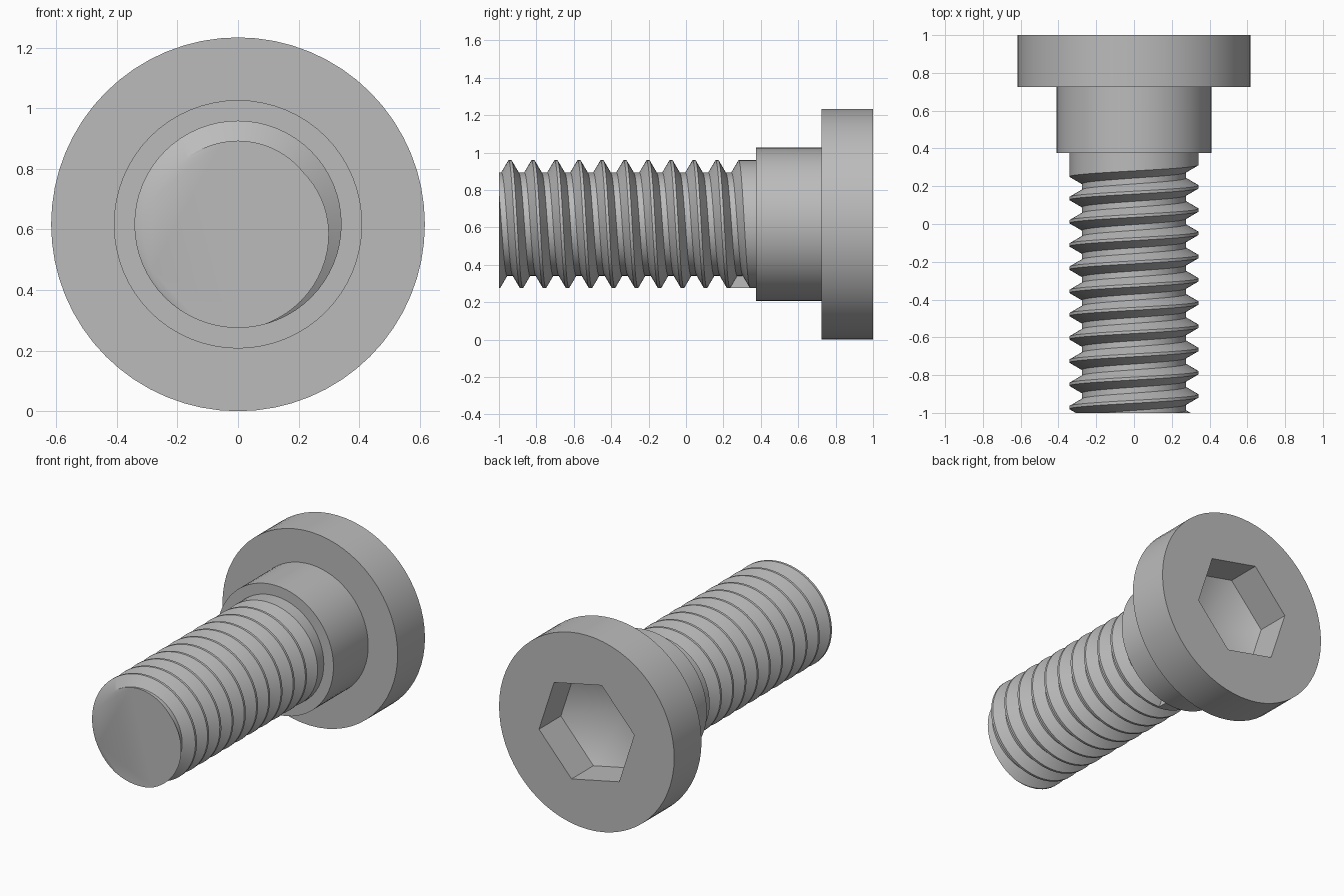
import bpy
import bmesh
from math import pi, sin, cos, radians

if "Cube" in bpy.data.objects:
    bpy.data.objects.remove(bpy.data.objects["Cube"], do_unlink=True)

# One steel grey for the whole bolt
steel = bpy.data.materials.new("steel_grey")
steel.use_nodes = True
GREY = (0.5, 0.5, 0.5, 1)
steel.diffuse_color = GREY
steel.node_tree.nodes["Principled BSDF"].inputs["Base Color"].default_value = GREY

SEG = 64
HEAD_R, SHOULDER_R, MAJOR_R, MINOR_R = 0.617, 0.41, 0.342, 0.276
PITCH = 0.123
TIP_Y, SHANK_Y, SHOULDER_Y, HEAD_Y, BACK_Y = -1, 0.375, 0.725, 1, 1


def point(bm, radius, angle, y):
    """Vertex around the bolt axis, angle clockwise from the top."""
    return bm.verts.new((radius * sin(angle), y, HEAD_R + radius * cos(angle)))


def ring(bm, radius, y, count=SEG, start=0):
    return [point(bm, radius, start + 2 * pi * i / count, y) for i in range(count)]


def bridge(bm, a, b):
    for i in range(len(a)):
        j = (i + 1) % len(a)
        bm.faces.new((a[i], a[j], b[j], b[i]))


def loop_edges(bm, loop):
    return [bm.edges.get((v, loop[(i + 1) % len(loop)])) for i, v in enumerate(loop)]


def finish(bm, name):
    bmesh.ops.recalc_face_normals(bm, faces=bm.faces)
    mesh = bpy.data.meshes.new(name)
    bm.to_mesh(mesh)
    bm.free()
    mesh.materials.append(steel)
    obj = bpy.data.objects.new(name, mesh)
    bpy.context.collection.objects.link(obj)
    bpy.ops.object.select_all(action="DESELECT")
    obj.select_set(True)
    bpy.context.view_layer.objects.active = obj
    bpy.ops.object.shade_smooth_by_angle(angle=radians(35))


# Head and shoulder, with a hexagonal socket sunk into the back
bm = bmesh.new()
rings = [ring(bm, r, y) for r, y in (
    (SHOULDER_R, SHANK_Y), (SHOULDER_R, SHOULDER_Y),
    (HEAD_R, SHOULDER_Y), (HEAD_R, BACK_Y))]
bm.faces.new(rings[0])
for a, b in zip(rings, rings[1:]):
    bridge(bm, a, b)
hex_start = radians(90 - 48)
mouth = ring(bm, 0.343, BACK_Y, 6, hex_start)
floor = ring(bm, 0.343, BACK_Y - 0.22, 6, hex_start)
bridge(bm, mouth, floor)
apex = point(bm, 0, 0, BACK_Y - 0.4)
for i in range(6):
    bm.faces.new((floor[i], floor[(i + 1) % 6], apex))
bmesh.ops.triangle_fill(bm, use_beauty=True,
                        edges=loop_edges(bm, rings[-1]) + loop_edges(bm, mouth))
finish(bm, "head_and_shoulder")

# Threaded shank: a right-handed helical groove with flat crests and roots
bm = bmesh.new()
first_groove = -0.941 - 1.5 * PITCH
steps = int(11.5 * SEG)
half_mouth, half_root = PITCH * 7 / 16, PITCH / 8
grooves = []
for i in range(steps + 1):
    t = 2 * pi * i / SEG
    y = first_groove + PITCH * i / SEG
    grooves.append([point(bm, r, t, y + off) for r, off in (
        (MAJOR_R, -half_mouth), (MINOR_R, -half_root),
        (MINOR_R, half_root), (MAJOR_R, half_mouth))])
top = ring(bm, MAJOR_R, SHANK_Y + 0.01)
for i in range(steps):
    a, b = grooves[i], grooves[i + 1]
    for k in range(3):
        bm.faces.new((a[k], a[k + 1], b[k + 1], b[k]))
    if i + SEG < steps:
        # Crest up to the next turn
        bm.faces.new((a[3], grooves[i + SEG][0], grooves[i + SEG + 1][0], b[3]))
    else:
        # Plain collar above the last turn
        bm.faces.new((a[3], top[i % SEG], top[(i + 1) % SEG], b[3]))
bm.faces.new(grooves[-1])
bm.faces.new(top)

# Flat cut across the tip
cut = bmesh.ops.bisect_plane(
    bm, geom=bm.verts[:] + bm.edges[:] + bm.faces[:],
    plane_co=(0, TIP_Y, 0), plane_no=(0, -1, 0), clear_outer=True)
rim = [e for e in cut["geom_cut"] if isinstance(e, bmesh.types.BMEdge)]
bmesh.ops.triangle_fill(bm, use_beauty=True, use_dissolve=True, edges=rim)
finish(bm, "threaded_shank")
